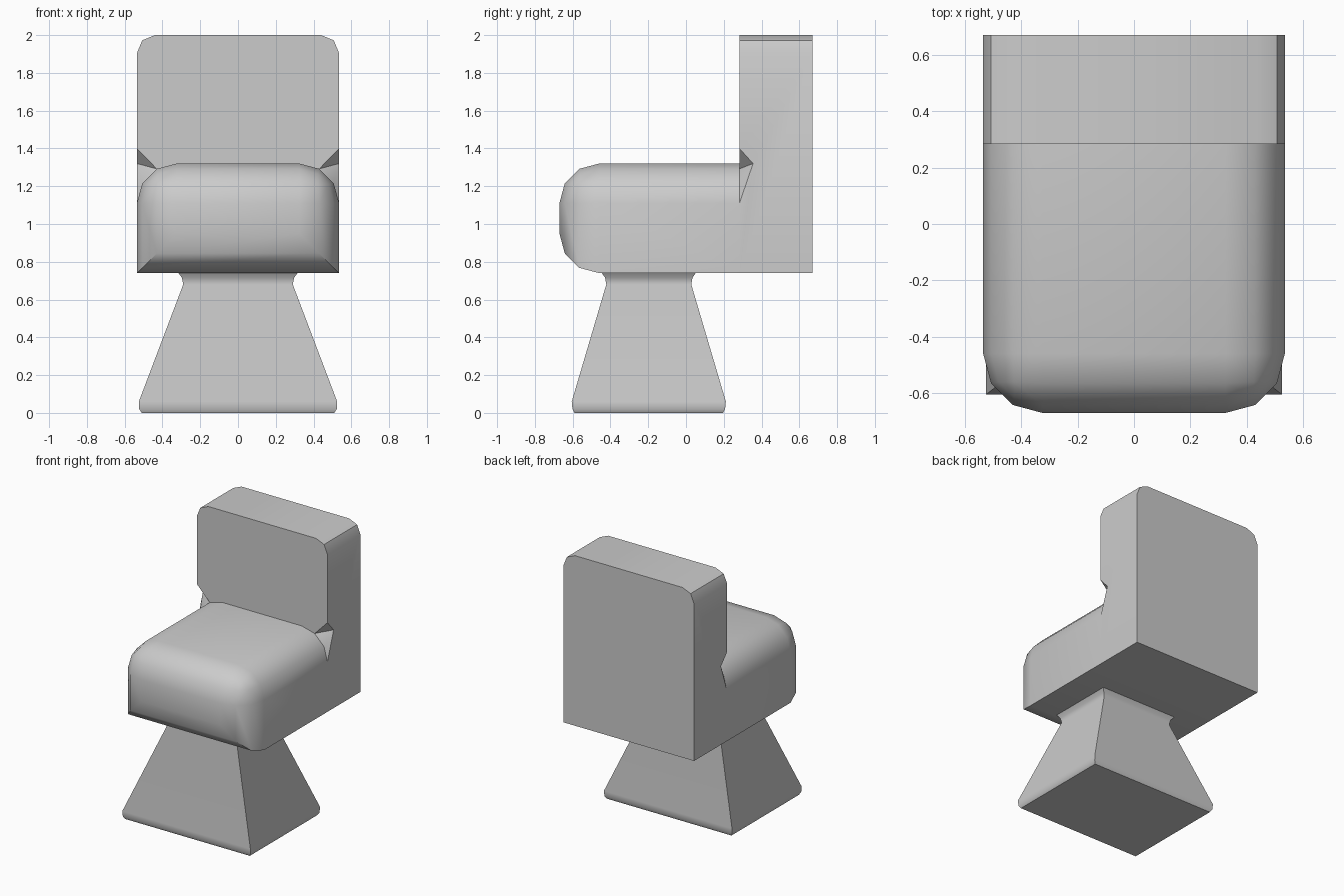
import bpy, bmesh
from math import sin, cos, pi, radians

if "Cube" in bpy.data.objects:
    bpy.data.objects.remove(bpy.data.objects["Cube"])

W, FRONT, REST, BACK = 0.535, -0.67, 0.283, 0.67   # half width, y of front, backrest and rear
LOW, TOP, HIGH = 0.74, 1.32, 2.0                   # z of seat bottom, seat top, backrest top
R, RC = 0.21, 0.095                                # seat and backrest rounding


def finish(bm, name):
    bmesh.ops.remove_doubles(bm, verts=bm.verts[:], dist=0.0005)
    bmesh.ops.recalc_face_normals(bm, faces=bm.faces[:])
    mesh = bpy.data.meshes.new(name)
    bm.to_mesh(mesh)
    bm.free()
    obj = bpy.data.objects.new(name, mesh)
    bpy.context.collection.objects.link(obj)
    bpy.ops.object.select_all(action='DESELECT')
    obj.select_set(True)
    bpy.context.view_layer.objects.active = obj
    bpy.ops.object.shade_smooth_by_angle(angle=radians(35))
    return obj


def arc(cx, cz, r, n):
    # quarter arc from straight up to outward
    return [(cx + r * sin(pi / 2 * i / n), cz + r * cos(pi / 2 * i / n)) for i in range(n + 1)]


# Seat cushion: box with rounded top and front edges, open toward the backrest
bm = bmesh.new()
bmesh.ops.create_cube(bm, size=1)
for v in bm.verts:
    v.co = (v.co.x * 2 * W, FRONT if v.co.y < 0 else REST, LOW if v.co.z < 0 else TOP)
rounded = []
for e in bm.edges:
    mid = (e.verts[0].co + e.verts[1].co) / 2
    if mid.y < FRONT + 0.01 or (mid.z > TOP - 0.01 and abs(mid.x) > W - 0.01):
        rounded.append(e)
bmesh.ops.bevel(bm, geom=rounded, offset=R, offset_type='OFFSET', segments=3,
                profile=0.5, affect='EDGES', clamp_overlap=False)
inner = [f for f in bm.faces if all(abs(v.co.y - REST) < 0.001 for v in f.verts)]
bmesh.ops.delete(bm, geom=inner, context='FACES')


def face(points):
    bm.faces.new([bm.verts.new(p) for p in points])


# Backrest with notched corners where it meets the seat
seat_arc = arc(W - R, TOP - R, R, 3)
top_arc = arc(W - RC, HIGH - RC, RC, 2)
p0, p1, p2, p3 = [(x, REST, z) for x, z in seat_arc]
notch_top, notch_tip = (W, REST, 1.40), (W, 0.355, 1.32)


def mirror(points):
    return [(-x, y, z) for x, y, z in points]


half_front = [(x, REST, z) for x, z in top_arc] + [notch_top, p1, p0]
face(half_front + mirror(half_front)[::-1])
half_rear = [(x, BACK, z) for x, z in top_arc] + [(W, BACK, LOW)]
face(half_rear + mirror(half_rear)[::-1])
side = [(W, REST, HIGH - RC), notch_top, notch_tip, p3,
        (W, REST, LOW), (W, BACK, LOW), (W, BACK, HIGH - RC)]
facets = [side, [notch_top, p1, notch_tip], [p1, p2, notch_tip], [p2, p3, notch_tip]]
for (xa, za), (xb, zb) in zip(top_arc, top_arc[1:]):
    facets.append([(xa, REST, za), (xb, REST, zb), (xb, BACK, zb), (xa, BACK, za)])
for f in facets:
    face(f)
    face(mirror(f))
for x, z in ((W - RC, HIGH), (W, LOW)):
    face([(-x, REST, z), (x, REST, z), (x, BACK, z), (-x, BACK, z)])
finish(bm, "seat_and_backrest")

# Tapered pedestal: stacked rectangles (half width, half depth, height)
bm = bmesh.new()
rings = []
for hx, hy, z in [(0.51, 0.393, 0), (0.523, 0.404, 0.02), (0.525, 0.408, 0.06),
                  (0.29, 0.225, 0.68), (0.297, 0.231, 0.715), (0.315, 0.248, LOW)]:
    rings.append([bm.verts.new((sx * hx, -0.197 + sy * hy, z))
                  for sx, sy in ((-1, -1), (1, -1), (1, 1), (-1, 1))])
for a, b in zip(rings, rings[1:]):
    for i in range(4):
        j = (i + 1) % 4
        bm.faces.new((a[i], a[j], b[j], b[i]))
bm.faces.new(rings[0])
bm.faces.new(rings[-1])
finish(bm, "pedestal")
